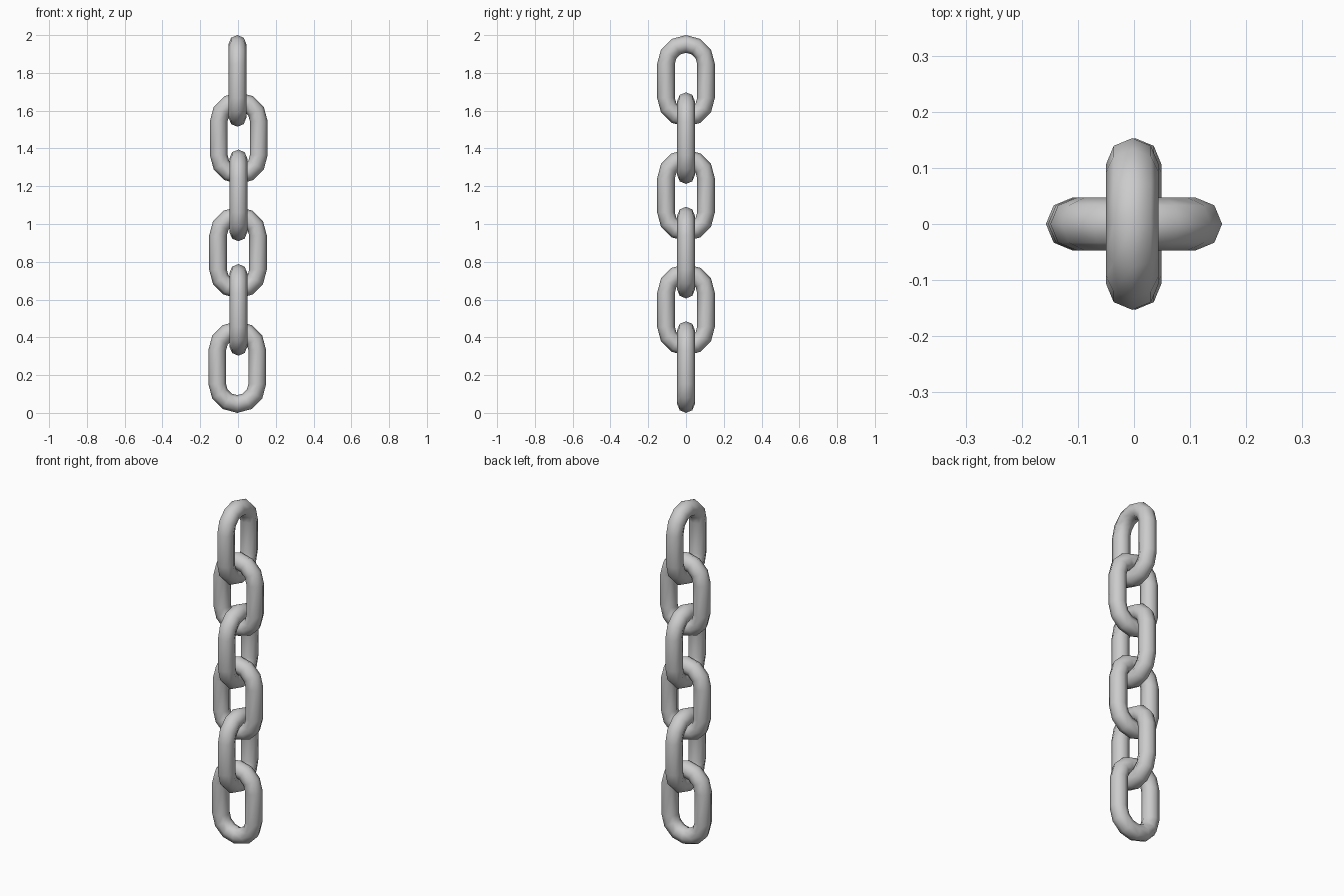
import bpy, bmesh
from math import sin, cos, pi

if "Cube" in bpy.data.objects:
    bpy.data.objects.remove(bpy.data.objects["Cube"])

R = 0.106          # bend radius of the link centreline
r = 0.047          # thickness radius of the bar
HEIGHT = 0.485     # full height of one link
PITCH = 0.303      # vertical step between links
half = HEIGHT / 2 - R - r   # half of the straight section
SIDES, BEND = 8, 6


def link_mesh():
    """Stadium-shaped ring of round bar, lying in the xz plane."""
    bm = bmesh.new()
    rings = []
    for end in (0, 1):
        for i in range(BEND + 1):
            a = pi * end + pi * i / BEND
            zc = half if end == 0 else -half
            ring = []
            for j in range(SIDES):
                t = 2 * pi * j / SIDES
                d = R + r * cos(t)
                ring.append(bm.verts.new((d * cos(a), r * sin(t), zc + d * sin(a))))
            rings.append(ring)
    n = len(rings)
    for i in range(n):
        p, q = rings[i], rings[(i + 1) % n]
        for j in range(SIDES):
            k = (j + 1) % SIDES
            bm.faces.new((p[j], p[k], q[k], q[j]))
    bmesh.ops.recalc_face_normals(bm, faces=bm.faces)
    for f in bm.faces:
        f.smooth = True
    me = bpy.data.meshes.new("chain_link")
    bm.to_mesh(me)
    bm.free()
    return me


# Six interlocked links, alternately turned a quarter, with a slight sideways wobble
mesh = link_mesh()
for i, dx in enumerate((-0.004, 0.002, 0.0, 0.002, 0.004, -0.003)):
    link = bpy.data.objects.new(f"chain_link_{i + 1}", mesh)
    link.location = (dx, 0, HEIGHT / 2 + i * PITCH)
    link.rotation_euler.z = pi / 2 * (i % 2)
    bpy.context.collection.objects.link(link)
